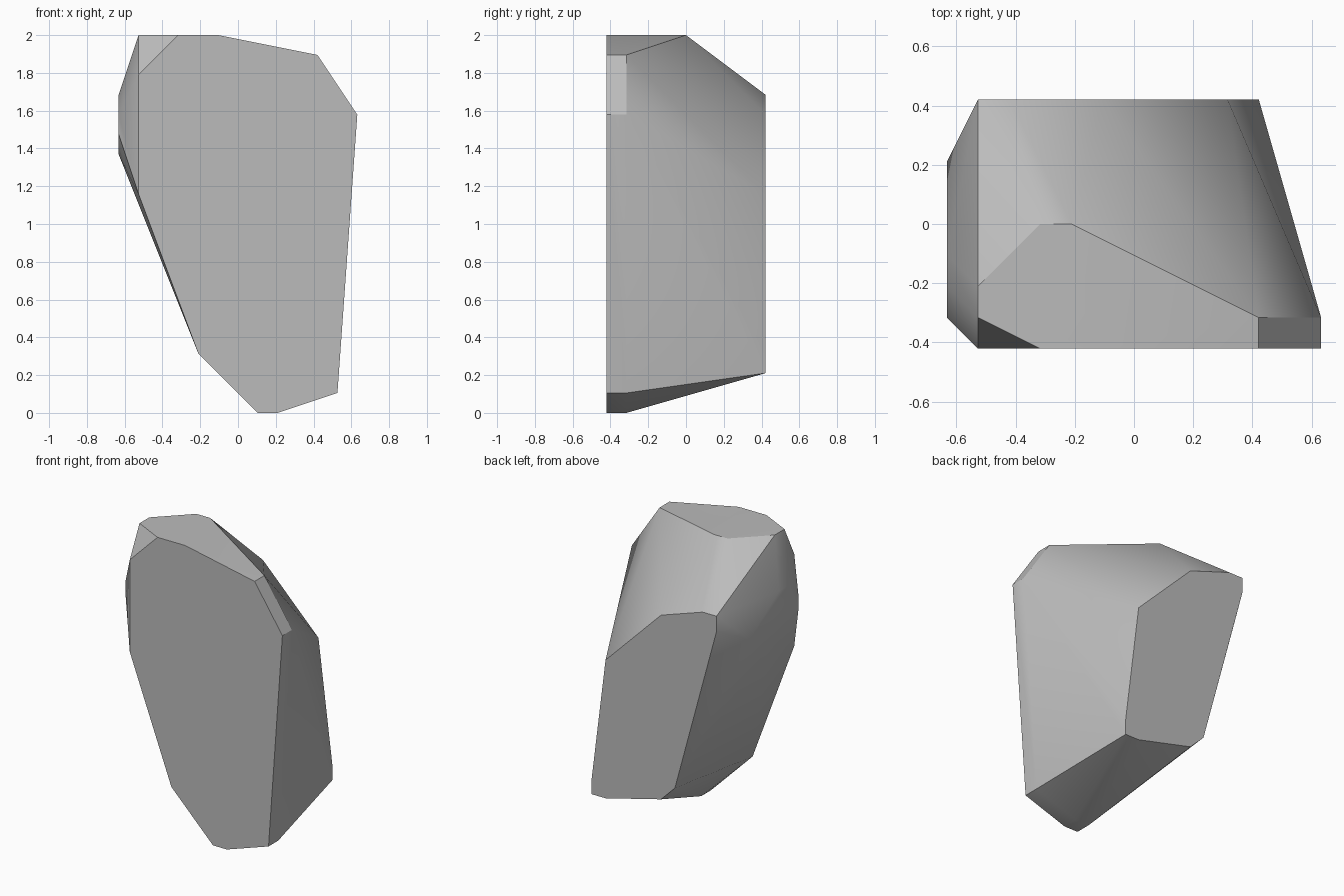
import bpy
import bmesh
import math
from mathutils import Vector

UNIT = 2 / 19  # the rock is chiselled on a coarse grid

default_cube = bpy.data.objects.get("Cube")
if default_cube:
    bpy.data.objects.remove(default_cube, do_unlink=True)


def make_material(name, colour):
    material = bpy.data.materials.new(name)
    material.use_nodes = True
    material.diffuse_color = colour
    shader = next(n for n in material.node_tree.nodes if n.type == "BSDF_PRINCIPLED")
    shader.inputs["Base Color"].default_value = colour
    shader.inputs["Roughness"].default_value = 0.9
    return material


def slice_y(y, profile):
    """Corner points of a flat facet facing the front or the back."""
    return [Vector((x, y, z)) for x, z in profile]


def slice_x(x, profile):
    """Corner points of a flat facet facing sideways."""
    return [Vector((x, y, z)) for y, z in profile]


def slice_z(z, profile):
    """Corner points of a flat facet facing up or down."""
    return [Vector((x, y, z)) for x, y in profile]


def build_hull(name, points, material):
    bm = bmesh.new()
    for point in points:
        bm.verts.new(point * UNIT)
    hull = bmesh.ops.convex_hull(bm, input=bm.verts[:])
    spare = {v for v in hull["geom_interior"] + hull["geom_unused"]
             if isinstance(v, bmesh.types.BMVert)}
    bmesh.ops.delete(bm, geom=list(spare), context="VERTS")
    # merge coplanar triangles into clean facets
    bmesh.ops.dissolve_limit(bm, angle_limit=math.radians(0.5),
                             verts=bm.verts[:], edges=bm.edges[:])
    bmesh.ops.recalc_face_normals(bm, faces=bm.faces[:])
    mesh = bpy.data.meshes.new(name)
    bm.to_mesh(mesh)
    bm.free()
    mesh.materials.append(material)
    rock = bpy.data.objects.new(name, mesh)
    bpy.context.collection.objects.link(rock)
    return rock


# Large flat front facet
front = slice_y(-4, [(-5, 17), (-5, 11), (-2, 3), (1, 0), (2, 0), (5, 1),
                     (6, 15), (4, 18), (-1, 19), (-3, 19)])
# Narrow lip just behind the front facet
lip = slice_y(-3, [(4, 18), (6, 15), (5, 1), (2, 0), (1, 0)])
# Flat back facet
back = slice_y(4, [(3, 11), (-1, 15), (-4, 16), (-5, 16), (-5, 15),
                   (-2, 4), (-1, 3), (3, 2), (4, 2), (4, 3)])
# Flat top and the bulging right flank
top = slice_z(19, [(-5, -3), (-5, -2), (-3, 0), (-2, 0)])
flank = slice_x(-6, [(-3, 14), (-3, 15), (-2, 16), (-1, 16), (2, 14), (0, 13)])

stone = make_material("stone grey", (0.5, 0.5, 0.5, 1))
rock = build_hull("rock", front + lip + back + top + flank, stone)

# Soft shading over shallow creases, crisp steep ones
bpy.ops.object.select_all(action="DESELECT")
rock.select_set(True)
bpy.context.view_layer.objects.active = rock
bpy.ops.object.shade_smooth_by_angle(angle=math.radians(30))
